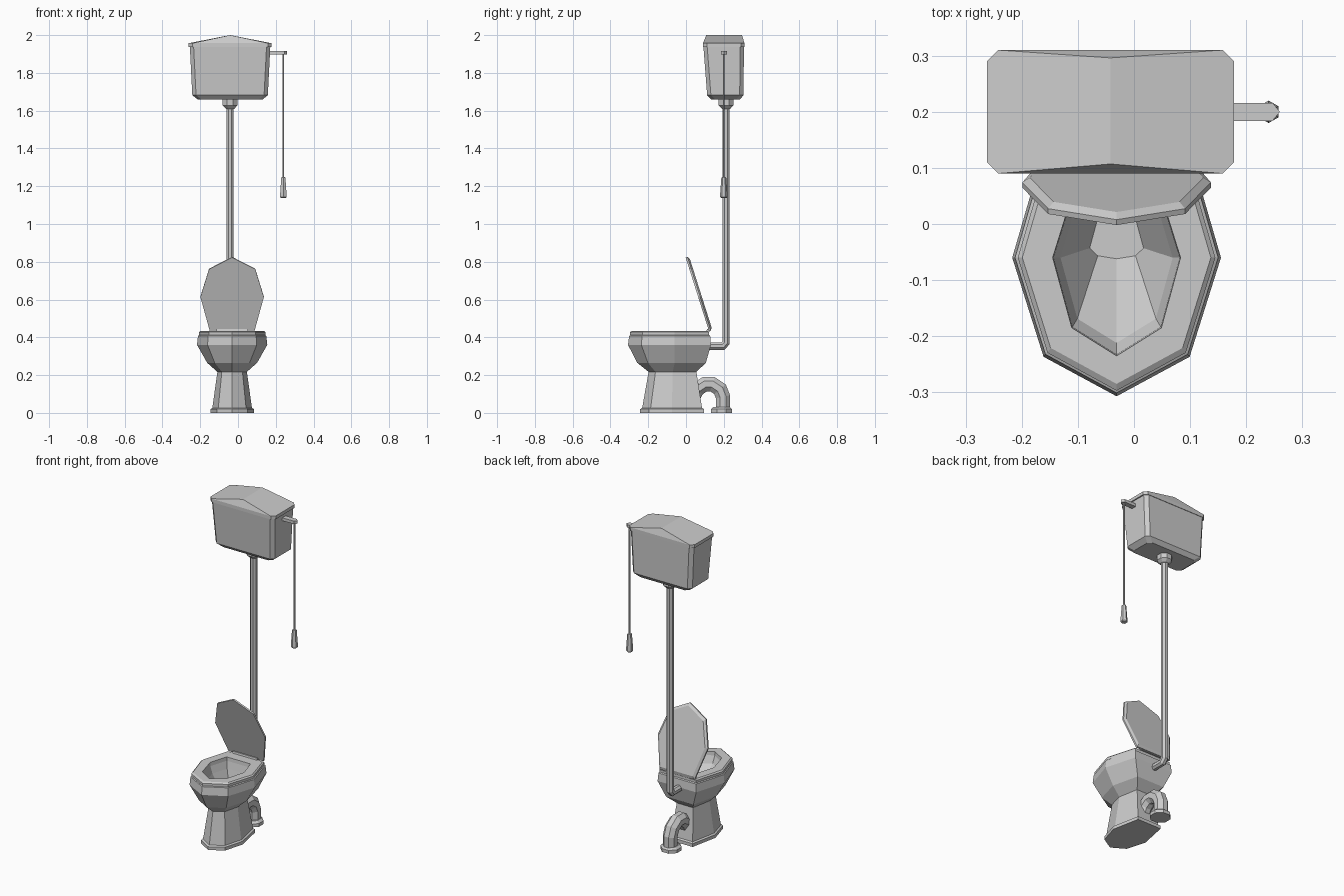
import bpy
import bmesh
from math import cos, sin, pi
from mathutils import Vector

cube = bpy.data.objects.get("Cube")
if cube:
    bpy.data.objects.remove(cube)

grey = bpy.data.materials.new("light grey")
grey.use_nodes = True
COLOUR = (0.6, 0.6, 0.6, 1)
grey.diffuse_color = COLOUR
grey.node_tree.nodes["Principled BSDF"].inputs["Base Color"].default_value = COLOUR

BOWL_X = -0.031
TANK_X = -0.042


def finish(name, bm):
    bmesh.ops.recalc_face_normals(bm, faces=bm.faces)
    mesh = bpy.data.meshes.new(name)
    bm.to_mesh(mesh)
    bm.free()
    mesh.materials.append(grey)
    obj = bpy.data.objects.new(name, mesh)
    bpy.context.collection.objects.link(obj)
    return obj


def loft(name, rings, closed=False):
    """Skin matching rings; cap the ends, or join last to first."""
    bm = bmesh.new()
    loops = [[bm.verts.new(p) for p in ring] for ring in rings]
    pairs = list(zip(loops, loops[1:]))
    if closed:
        pairs.append((loops[-1], loops[0]))
    else:
        bm.faces.new(loops[0])
        bm.faces.new(loops[-1])
    for a, b in pairs:
        for i in range(len(a)):
            j = (i + 1) % len(a)
            bm.faces.new((a[i], a[j], b[j], b[i]))
    return finish(name, bm)


def mirrored(half):
    """Half outline starting at the tip, completed across x = 0."""
    return half + [(-x, y) for x, y in reversed(half[1:])]


def pan_ring(z, w, front, mid, back, back_w=0.7):
    shoulder = front + 0.285 * (mid - front)
    half = [(0, front), (0.7 * w, shoulder), (w, mid), (back_w * w, back)]
    return [(BOWL_X + x, y, z) for x, y in mirrored(half)]


def box_ring(z, w, y0, y1, c=0.02):
    """Rectangle with cut corners."""
    half = [(w - c, y0), (w, y0 + c), (w, y1 - c), (w - c, y1)]
    pts = half + [(-x, y) for x, y in reversed(half)]
    return [(TANK_X + x, y, z) for x, y in pts]


def turned(name, x, y, profile, sides=8):
    """Upright round part from (radius, z) pairs."""
    angles = [(i + 0.5) * 2 * pi / sides for i in range(sides)]
    return loft(name, [[(x + r * cos(a), y + r * sin(a), z) for a in angles]
                       for r, z in profile])


def bent_pipe(name, x, path, r, sides=8):
    """Mitred pipe along (y, z) points."""
    pts = [Vector(p) for p in path]
    rings = []
    for i, p in enumerate(pts):
        d0 = (p - pts[i - 1]).normalized() if i else None
        d1 = (pts[i + 1] - p).normalized() if i + 1 < len(pts) else d0
        d0 = d0 or d1
        t = (d0 + d1).normalized()
        n = Vector((-t.y, t.x)) / t.dot(d0)
        ring = []
        for k in range(sides):
            a = (k + 0.5) * 2 * pi / sides
            q = p + n * (r * sin(a))
            ring.append((x + r * cos(a), q.x, q.y))
        rings.append(ring)
    return loft(name, rings)


# Pedestal, bowl and basin
loft("bowl", [
    pan_ring(0, 0.115, -0.243, -0.075, 0.095),
    pan_ring(0.02, 0.115, -0.243, -0.075, 0.095),
    pan_ring(0.026, 0.105, -0.232, -0.075, 0.085),
    pan_ring(0.217, 0.078, -0.198, -0.07, 0.055),
    pan_ring(0.265, 0.132, -0.258, -0.06, 0.105),
    pan_ring(0.36, 0.186, -0.307, -0.06, 0.132),
    pan_ring(0.408, 0.181, -0.301, -0.06, 0.128),
    pan_ring(0.414, 0.17, -0.288, -0.06, 0.12),
    pan_ring(0.414, 0.114, -0.235, -0.06, 0.05),
    pan_ring(0.37, 0.1, -0.212, -0.06, 0.04),
    pan_ring(0.25, 0.048, -0.062, -0.043, 0.01),
])

# Seat ring
loft("seat", [
    pan_ring(0.412, 0.176, -0.297, -0.06, 0.122),
    pan_ring(0.427, 0.176, -0.297, -0.06, 0.122),
    pan_ring(0.434, 0.168, -0.285, -0.06, 0.114),
    pan_ring(0.434, 0.114, -0.235, -0.06, 0.05),
    pan_ring(0.412, 0.112, -0.232, -0.06, 0.048),
], closed=True)

# Raised seat cover, leaning forward
along = Vector((0, -0.302, 0.953))
outward = Vector((0, 0.953, 0.302))
hinge = Vector((BOWL_X, 0.122, 0.432))
outline = mirrored([(0, 0.41), (0.122, 0.345), (0.168, 0.19), (0.118, 0)])
cover = []
for depth, size in ((0, 1), (0.01, 1), (0.019, 0.92)):
    cover.append([hinge + Vector((x * size, 0, 0)) + outward * depth
                  + along * (0.2 + (t - 0.2) * size) for x, t in outline])
loft("seat_cover", cover)

# Hinge bar
loft("hinge", [[(BOWL_X + s * 0.083, 0.118 + dy, 0.43 + dz) for dy, dz in
                ((-0.01, 0), (-0.007, 0.015), (0.007, 0.015), (0.01, 0))]
               for s in (-1, 1)])

# Cistern body
loft("cistern", [
    box_ring(1.658, 0.17, 0.135, 0.285),
    box_ring(1.682, 0.2, 0.112, 0.304),
    box_ring(1.94, 0.213, 0.092, 0.307),
])

# Cistern lid with a shallow ridge
bm = bmesh.new()
low = [bm.verts.new(p) for p in box_ring(1.937, 0.22, 0.09, 0.31)]
high = [bm.verts.new(p) for p in box_ring(1.957, 0.22, 0.09, 0.31)]
front = bm.verts.new((TANK_X, 0.107, 2))
back = bm.verts.new((TANK_X, 0.296, 2))
bm.faces.new(low)
for i in range(8):
    j = (i + 1) % 8
    bm.faces.new((low[i], low[j], high[j], high[i]))
bm.faces.new(high[:4] + [back, front])
bm.faces.new(high[4:] + [front, back])
bm.faces.new((high[3], high[4], back))
bm.faces.new((high[7], high[0], front))
finish("cistern_lid", bm)

# Flush pipe and its collar
bent_pipe("flush_pipe", TANK_X,
          [(0.1, 0.353), (0.195, 0.353), (0.212, 0.372), (0.212, 1.64)], 0.021)
turned("pipe_collar", TANK_X, 0.212,
       [(0.024, 1.61), (0.043, 1.628), (0.043, 1.66)])

# Waste pipe and floor flange
bent_pipe("waste_pipe", BOWL_X,
          [(0.03, 0.07), (0.06, 0.125), (0.1, 0.152), (0.14, 0.152),
           (0.18, 0.125), (0.196, 0.085), (0.196, 0.01)], 0.041)
turned("floor_flange", BOWL_X, 0.188, [(0.06, 0), (0.06, 0.02), (0.045, 0.032)])

# Lever with a pointed end
lever = [(0.16, 0.184), (0.247, 0.184), (0.26, 0.2), (0.247, 0.216), (0.16, 0.216)]
loft("lever", [[(x, y, z) for x, y in lever] for z in (1.897, 1.915)])

# Pull cord and handle
turned("pull_cord", 0.24, 0.2, [(0.005, 1.24), (0.005, 1.9)], 6)
turned("pull_handle", 0.24, 0.2,
       [(0.015, 1.138), (0.02, 1.143), (0.02, 1.15), (0.013, 1.245), (0.006, 1.25)], 6)
